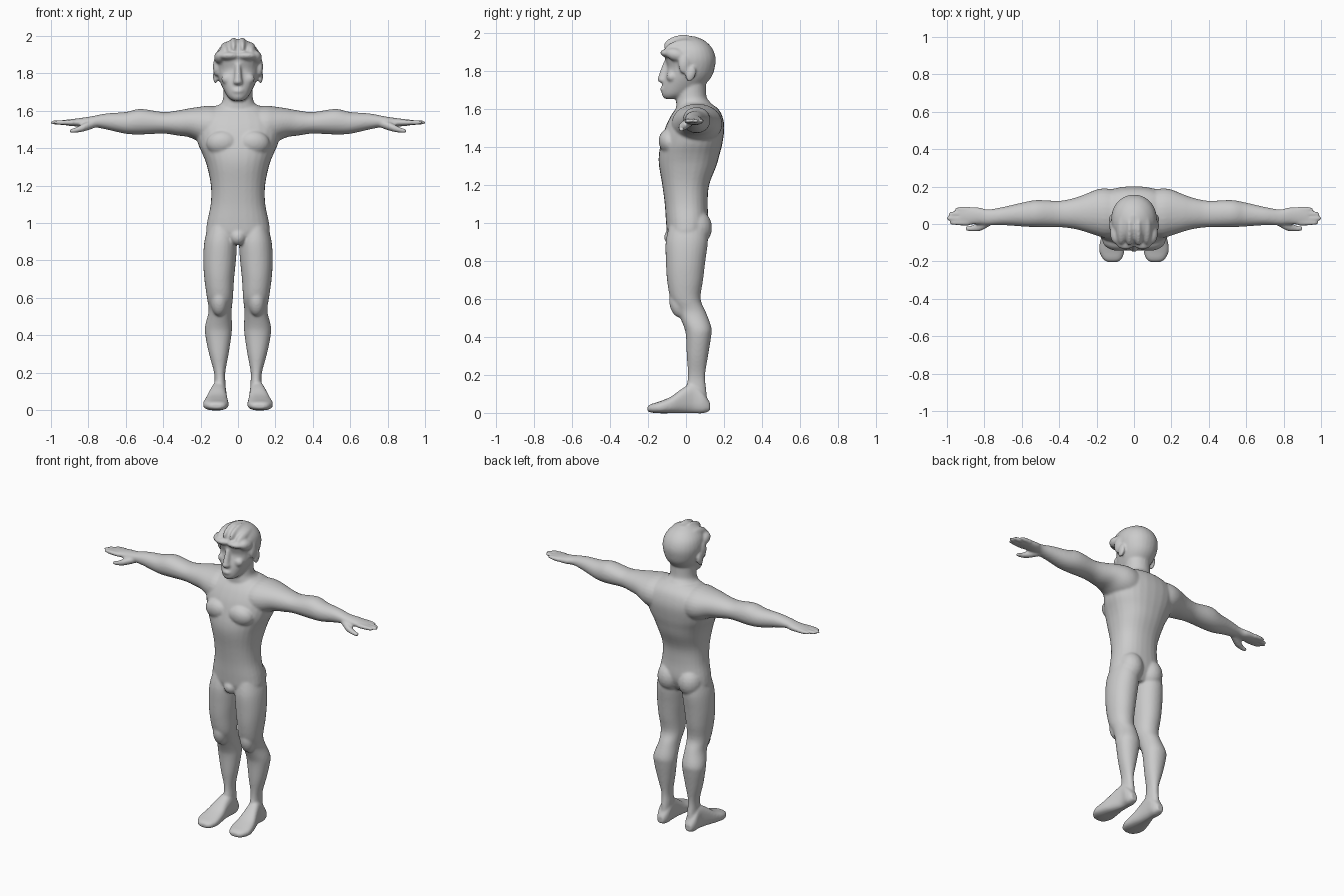
import bpy, bmesh, math
from mathutils import Vector, Matrix

bm = bmesh.new()          # all overlapping masses, fused by a voxel remesh


def spline(p0, p1, p2, p3, t):
    return [0.5 * (2 * b + (c - a) * t + (2 * a - 5 * b + 4 * c - d) * t * t
                   + (3 * b - a - 3 * c + d) * t ** 3)
            for a, b, c, d in zip(p0, p1, p2, p3)]


def loft(axis, rows, power=2.0, mirror=False, steps=4, n=28):
    """Rows are (position on axis, min a, max a, min b, max b)."""
    rings = []
    for i in range(len(rows) - 1):
        p0, p3 = rows[max(i - 1, 0)], rows[min(i + 2, len(rows) - 1)]
        rings += [spline(p0, rows[i], rows[i + 1], p3, k / steps) for k in range(steps)]
    rings.append(rows[-1])
    for side in ((1, -1) if mirror else (1,)):
        loops = []
        for t, a0, a1, b0, b1 in rings:
            loop = []
            for k in range(n):
                c, s = math.cos(math.tau * k / n), math.sin(math.tau * k / n)
                a = (a0 + a1) / 2 + (a1 - a0) / 2 * math.copysign(abs(c) ** (2 / power), c)
                b = (b0 + b1) / 2 + (b1 - b0) / 2 * math.copysign(abs(s) ** (2 / power), s)
                x, y, z = {'X': (t, a, b), 'Y': (a, t, b), 'Z': (a, b, t)}[axis]
                loop.append(bm.verts.new((x * side, y, z)))
            loops.append(loop)
        for l0, l1 in zip(loops, loops[1:]):
            for k in range(n):
                j = (k + 1) % n
                bm.faces.new((l0[k], l0[j], l1[j], l1[k]))
        bm.faces.new(loops[0])
        bm.faces.new(loops[-1])


def blob(center, radii, tilt=0.0, mirror=True):
    """Ellipsoid, tilted about x."""
    for side in ((1, -1) if mirror else (1,)):
        m = (Matrix.Translation((center[0] * side, center[1], center[2]))
             @ Matrix.Rotation(math.radians(tilt), 4, 'X')
             @ Matrix.Diagonal((*radii, 1)))
        bmesh.ops.create_uvsphere(bm, u_segments=20, v_segments=12, radius=1, matrix=m)


def centred(rows):
    return [(z, -w, w, y0, y1) for z, w, y0, y1 in rows]


# torso
loft('Z', centred([
    (0.90, .10, -.075, .075), (0.94, .165, -.098, .10), (1.00, .166, -.105, .118),
    (1.10, .146, -.112, .114), (1.20, .145, -.125, .122), (1.30, .165, -.142, .160),
    (1.36, .186, -.143, .177), (1.42, .213, -.132, .192), (1.50, .230, -.110, .202),
    (1.56, .215, -.082, .192), (1.60, .170, -.055, .170), (1.63, .11, -.03, .13)]), 2.3)
blob((.082, -.085, 1.425), (.088, .058, .07), 18)      # chest
blob((.075, .055, .975), (.078, .082, .095))           # seat
blob((0, -.07, .925), (.045, .045, .045), mirror=False)

# neck
loft('Z', centred([
    (1.59, .14, -.05, .155), (1.635, .095, -.052, .128),
    (1.665, .080, -.05, .108), (1.74, .078, -.04, .105)]))

# legs and knees
loft('Z', [
    (0.98, .02, .16, -.09, .11), (0.90, .006, .180, -.107, .115),
    (0.80, .011, .186, -.106, .102), (0.70, .021, .180, -.100, .090),
    (0.60, .027, .166, -.082, .077), (0.53, .034, .157, -.045, .105),
    (0.45, .032, .176, -.010, .134), (0.40, .035, .175, .000, .132),
    (0.30, .050, .155, .004, .116), (0.20, .068, .128, .010, .101),
    (0.13, .066, .126, .000, .106), (0.05, .066, .130, -.02, .115)], 2.1, True)
blob((.100, -.042, .575), (.044, .045, .075), 12)

# feet
loft('Y', [
    (-.203, .085, .145, .008, .034), (-.185, .064, .168, .002, .046),
    (-.14, .050, .187, -.002, .060), (-.08, .053, .178, -.002, .085),
    (-.02, .060, .158, -.002, .128), (.04, .062, .140, -.002, .155),
    (.09, .063, .140, -.002, .110), (.126, .080, .125, .01, .055)], 2.6, True)

# arms down to the palms
loft('X', [
    (.08, -.07, .18, 1.41, 1.620), (.15, -.075, .19, 1.415, 1.627),
    (.20, -.062, .184, 1.430, 1.622), (.26, -.042, .160, 1.458, 1.613),
    (.32, -.026, .139, 1.467, 1.602), (.40, -.017, .124, 1.478, 1.593),
    (.52, -.017, .128, 1.473, 1.610), (.60, -.013, .114, 1.477, 1.593),
    (.70, -.006, .091, 1.499, 1.586), (.78, -.006, .078, 1.514, 1.571),
    (.83, -.002, .089, 1.514, 1.563), (.90, -.004, .092, 1.519, 1.554),
    (.93, .000, .088, 1.524, 1.551)], 2.1, True)

# fingers and thumb
for y, tip in ((.006, .985), (.030, 1.002), (.054, .992), (.079, .958)):
    loft('X', [(.88, y - .014, y + .014, 1.522, 1.552),
               (tip - .03, y - .013, y + .013, 1.525, 1.549),
               (tip, y - .008, y + .008, 1.530, 1.545)], 2.2, True, n=14)
loft('X', [
    (.76, -.004, .045, 1.510, 1.555), (.82, -.037, .015, 1.490, 1.535),
    (.87, -.040, -.008, 1.482, 1.510), (.902, -.034, -.012, 1.481, 1.502)],
    2, True, n=16)

# head
loft('Z', centred([
    (1.653, .028, -.112, -.04), (1.675, .055, -.127, .02), (1.72, .081, -.125, .09),
    (1.77, .103, -.113, .135), (1.82, .116, -.100, .152), (1.87, .122, -.112, .156),
    (1.92, .110, -.105, .138), (1.96, .075, -.078, .098), (1.983, .03, -.03, .045)]), 2.1)

# nose, lips, cheeks and ears
loft('Z', centred([
    (1.735, .018, -.128, -.08), (1.75, .028, -.150, -.08), (1.77, .022, -.147, -.08),
    (1.85, .014, -.118, -.08)]))
blob((0, -.112, 1.705), (.034, .025, .018), mirror=False)
blob((.055, -.075, 1.77), (.035, .028, .03))
blob((.120, .025, 1.785), (.014, .026, .042), -15)

# hair: fringe, side locks and crown ridges
blob((.045, -.098, 1.892), (.055, .038, .022), -10)
blob((.092, -.05, 1.885), (.036, .06, .035), -15)
blob((.118, -.01, 1.835), (.016, .03, .05))
blob((.024, -.035, 1.945), (.021, .085, .044), 12)
blob((.068, -.03, 1.925), (.028, .085, .038), 12)

bmesh.ops.recalc_face_normals(bm, faces=bm.faces)
mesh = bpy.data.meshes.new("body")
bm.to_mesh(mesh)
bm.free()
body = bpy.data.objects.new("body", mesh)
bpy.context.collection.objects.link(body)

# fuse the masses into one smooth skin
fuse = body.modifiers.new("fuse", 'REMESH')
fuse.mode = 'VOXEL'
fuse.voxel_size = 0.007
fuse.use_smooth_shade = True
soften = body.modifiers.new("soften", 'SMOOTH')
soften.factor = 0.5
soften.iterations = 7
